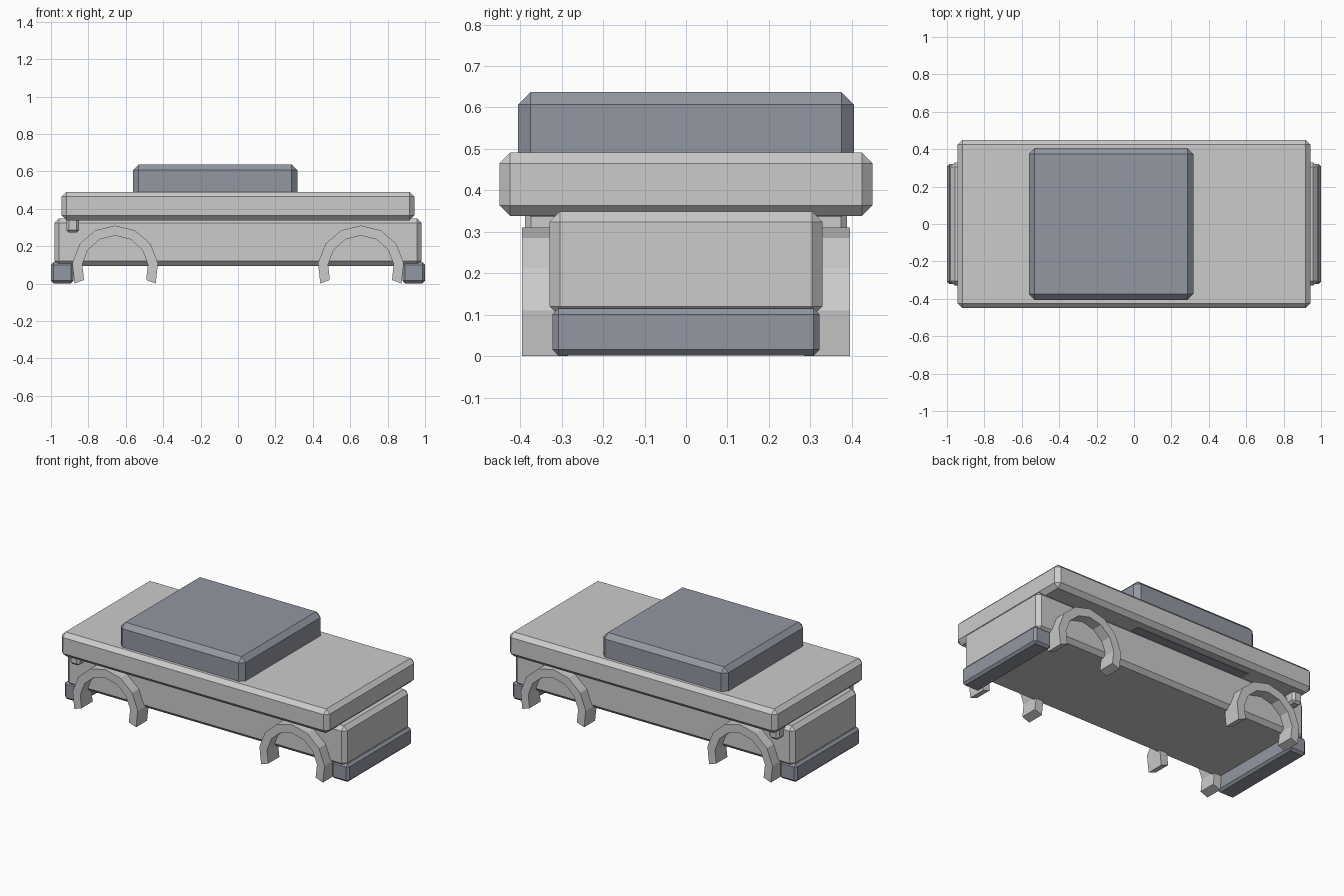
import bpy, bmesh, math

if "Cube" in bpy.data.objects:
    bpy.data.objects.remove(bpy.data.objects["Cube"])

dark = bpy.data.materials.new("dark_grey")
dark.diffuse_color = (0.29, 0.31, 0.36, 1)
dark.use_nodes = True
dark.node_tree.nodes["Principled BSDF"].inputs["Base Color"].default_value = dark.diffuse_color


def add_object(name, bm, mat=None):
    bmesh.ops.recalc_face_normals(bm, faces=bm.faces[:])
    me = bpy.data.meshes.new(name)
    bm.to_mesh(me)
    bm.free()
    ob = bpy.data.objects.new(name, me)
    bpy.context.collection.objects.link(ob)
    if mat:
        me.materials.append(mat)
    return ob


def chamfered_box(name, x, y, z, chamfer, mat=None):
    bm = bmesh.new()
    bmesh.ops.create_cube(bm, size=1)
    for v in bm.verts:
        for i, (lo, hi) in enumerate((x, y, z)):
            v.co[i] = lo if v.co[i] < 0 else hi
    bmesh.ops.bevel(bm, geom=bm.edges[:], offset=chamfer, segments=1,
                    affect='EDGES', clamp_overlap=True)
    return add_object(name, bm, mat)


def wheel_arch(name, cx, y0, y1, cz=0.08, r_in=0.177, r_out=0.231, segs=8):
    # Rectangular section swept over an arc a little longer than a half circle
    bm = bmesh.new()
    rings = []
    for i in range(segs + 1):
        a = math.radians(-20 + 220 * i / segs)
        rings.append([bm.verts.new((cx + r * math.cos(a), y, cz + r * math.sin(a)))
                      for r, y in ((r_in, y0), (r_out, y0), (r_out, y1), (r_in, y1))])
    for a, b in zip(rings, rings[1:]):
        for k in range(4):
            n = (k + 1) % 4
            bm.faces.new((a[k], a[n], b[n], b[k]))
    bm.faces.new(rings[0])
    bm.faces.new(rings[-1])
    return add_object(name, bm)


# Stacked body volumes
chamfered_box("lower_body", (-0.982, 0.982), (-0.329, 0.329), (0.095, 0.349), 0.025)
chamfered_box("upper_body", (-0.943, 0.943), (-0.45, 0.45), (0.338, 0.491), 0.026)
chamfered_box("cabin", (-0.561, 0.317), (-0.405, 0.405), (0.3365, 0.637), 0.03, dark)

# Bumpers at both ends
chamfered_box("front_bumper", (-1.0, -0.88), (-0.322, 0.322), (0.002, 0.115), 0.014, dark)
chamfered_box("rear_bumper", (0.88, 1.0), (-0.322, 0.322), (0.002, 0.115), 0.014, dark)

# Wheel arches and small side blocks, on both sides
for side, s in (("right", -1), ("left", 1)):
    for end, cx in (("front", -0.657), ("rear", 0.657)):
        wheel_arch(f"{end}_{side}_wheel_arch", cx, s * 0.285, s * 0.396)
    chamfered_box(f"{side}_side_block", (-0.918, -0.85),
                  tuple(sorted((s * 0.3, s * 0.388))), (0.273, 0.36), 0.014)
